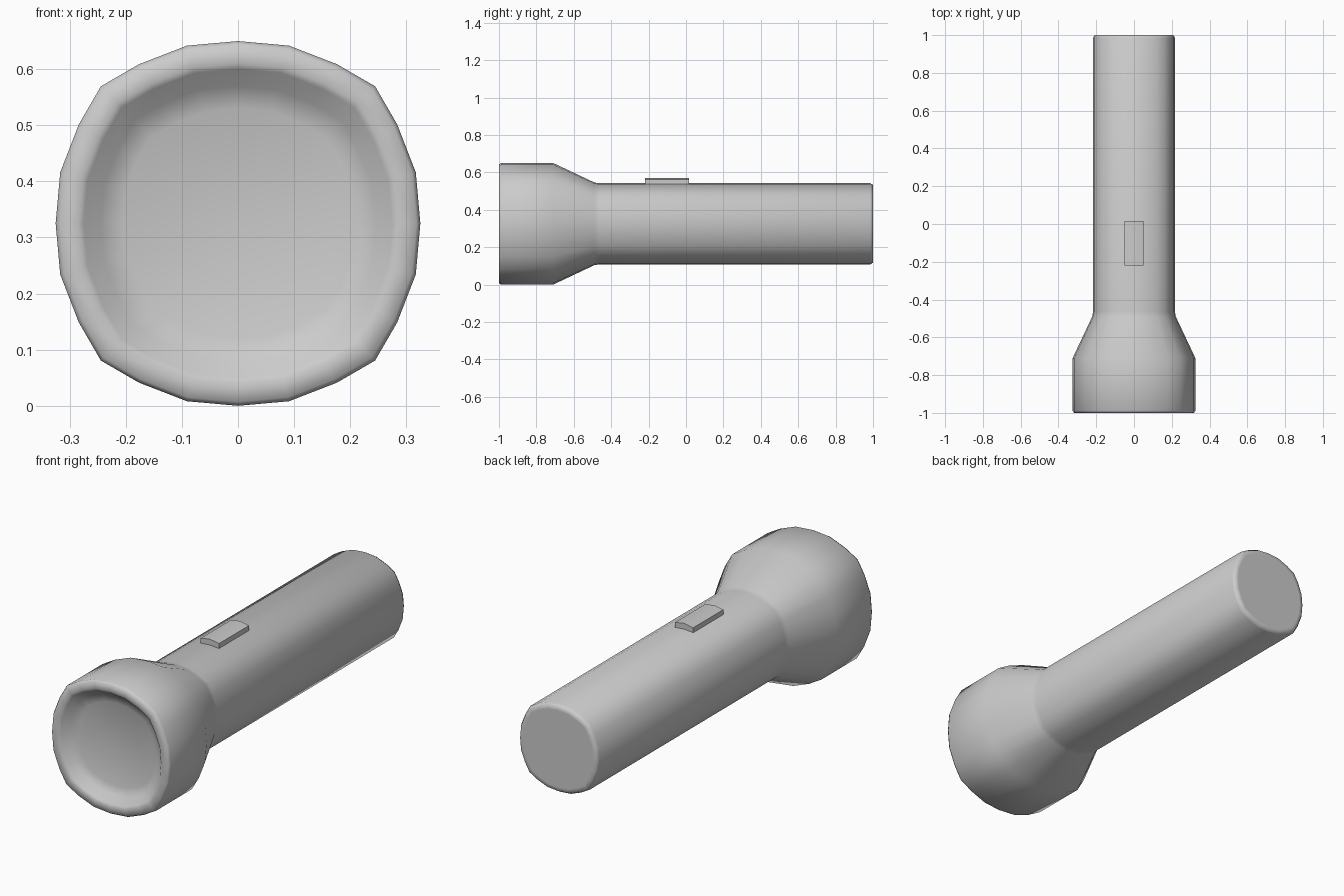
import bpy, bmesh

if "Cube" in bpy.data.objects:
    bpy.data.objects.remove(bpy.data.objects["Cube"])

# One eighth of the rounded-square section, unit radius, mirrored all the way round
EIGHTH = [(0, 1), (0.28, 0.975), (0.543, 0.873), (0.752, 0.752)]
quarter = EIGHTH + [(b, a) for a, b in EIGHTH[-2:0:-1]]
SECTION = []
for k in range(4):
    for x, z in quarter:
        for _ in range(k):
            x, z = z, -x
        SECTION.append((x, z))
CENTRE_Z = 0.325


def make_object(name, bm, angle):
    bmesh.ops.recalc_face_normals(bm, faces=bm.faces[:])
    mesh = bpy.data.meshes.new(name)
    bm.to_mesh(mesh)
    bm.free()
    obj = bpy.data.objects.new(name, mesh)
    bpy.context.collection.objects.link(obj)
    bpy.ops.object.select_all(action='DESELECT')
    obj.select_set(True)
    bpy.context.view_layer.objects.active = obj
    bpy.ops.object.shade_smooth_by_angle(angle=angle)
    return obj


def loft(name, profile, angle):
    """Sweep the section along y through (y, radius) stations, capping both ends."""
    bm = bmesh.new()
    rings = [[bm.verts.new((r * x, y, CENTRE_Z + r * z)) for x, z in SECTION]
             for y, r in profile]
    n = len(SECTION)
    for a, b in zip(rings, rings[1:]):
        for i in range(n):
            j = (i + 1) % n
            bm.faces.new((a[i], a[j], b[j], b[i]))
    bm.faces.new(rings[0])
    bm.faces.new(rings[-1])
    return make_object(name, bm, angle)


# Torch shell: recessed lens, rim, flared head, barrel and tail cap
loft("torch_body", [
    (-0.945, 0.205), (-0.96, 0.245), (-0.995, 0.275),
    (-1.0, 0.285), (-1.0, 0.318), (-0.988, 0.325),
    (-0.71, 0.325), (-0.49, 0.221), (-0.465, 0.217),
    (0.985, 0.217), (1.0, 0.208), (1.0, 0.19)], 3.1)

# Sliding switch with a ridged top following the barrel
bm = bmesh.new()
outline = [(-0.05, 0.53), (0.05, 0.53), (0.05, 0.562), (0, 0.571), (-0.05, 0.562)]
front, back = [[bm.verts.new((x, y, z)) for x, z in outline] for y in (-0.22, 0.015)]
bm.faces.new(front)
bm.faces.new(back)
for i in range(5):
    j = (i + 1) % 5
    bm.faces.new((front[i], front[j], back[j], back[i]))
make_object("switch", bm, 0.6)
